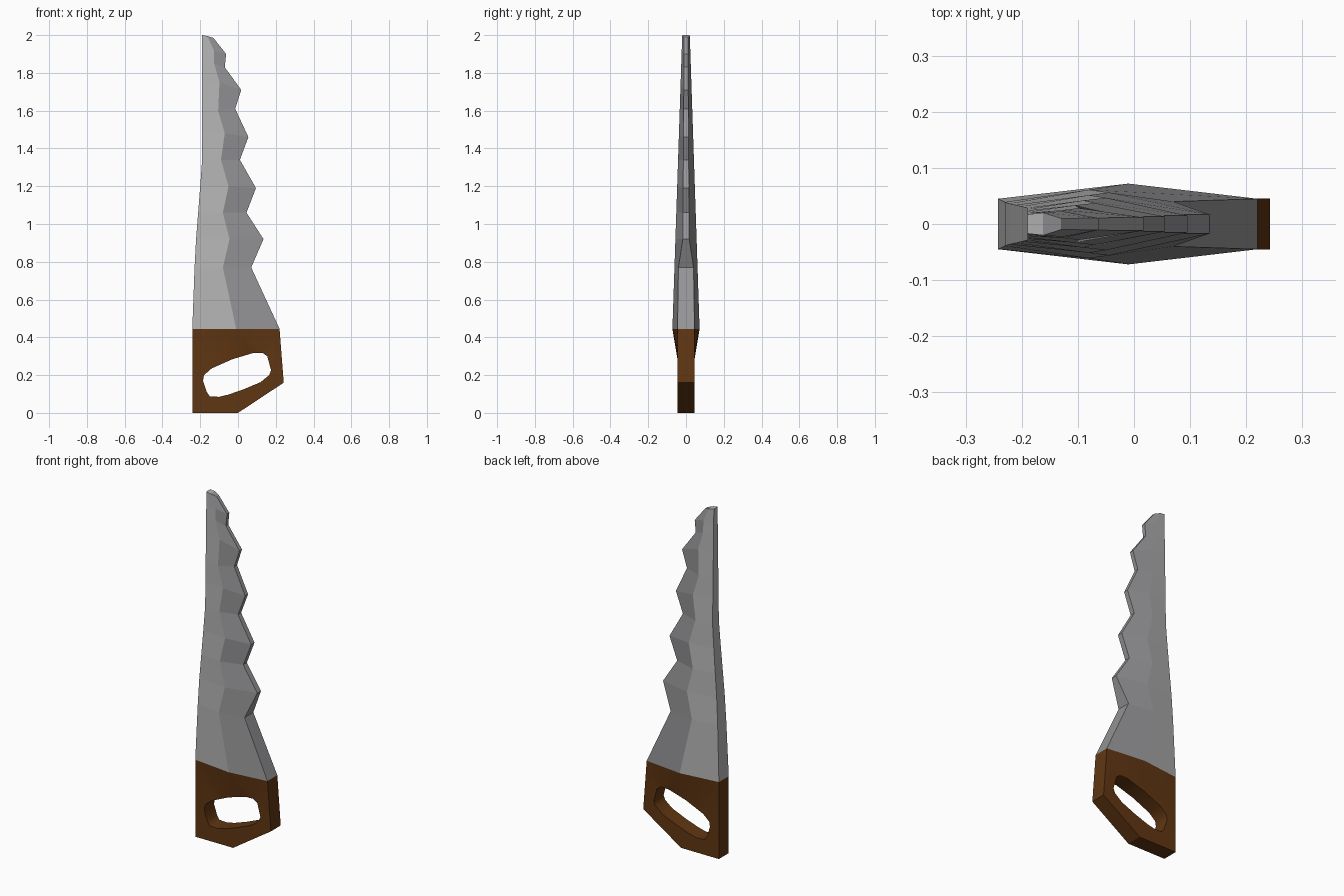
import bpy, bmesh
from mathutils import Vector

if "Cube" in bpy.data.objects:
    bpy.data.objects.remove(bpy.data.objects["Cube"])


def material(name, rgb):
    mat = bpy.data.materials.new(name)
    mat.diffuse_color = (*rgb, 1)
    mat.use_nodes = True
    mat.node_tree.nodes["Principled BSDF"].inputs["Base Color"].default_value = mat.diffuse_color
    return mat


def finish(name, bm, *mats):
    bmesh.ops.recalc_face_normals(bm, faces=bm.faces)
    mesh = bpy.data.meshes.new(name)
    bm.to_mesh(mesh)
    bm.free()
    for mat in mats:
        mesh.materials.append(mat)
    obj = bpy.data.objects.new(name, mesh)
    bpy.context.collection.objects.link(obj)
    return obj


BASE_Z = 0.445

# Blade stations along the teeth: (ridge x, ridge z, edge x, edge z)
stations = [
    (-0.01, BASE_Z, 0.22, BASE_Z), (-0.08, 0.77, 0.07, 0.77),
    (-0.045, 0.92, 0.135, 0.92), (-0.08, 1.06, 0.045, 1.06),
    (-0.05, 1.20, 0.095, 1.19), (-0.09, 1.34, 0.01, 1.34),
    (-0.07, 1.48, 0.055, 1.46), (-0.105, 1.60, -0.015, 1.61),
    (-0.098, 1.75, 0.017, 1.71), (-0.126, 1.85, -0.07, 1.83),
    (-0.128, 1.92, -0.063, 1.90), (-0.162, 1.995, -0.13, 1.985),
]
back_x = [-0.242, -0.23, -0.222, -0.211, -0.20, -0.19]

# Blade: six-sided sections; the toothed half is a darker grey than the spine half
bm = bmesh.new()
rings = []
for i, (rx, rz, ex, ez) in enumerate(stations):
    t = (rz - BASE_Z) / (2.0 - BASE_Z)
    bx = back_x[min(i, 5)]
    bz = 2.0 if i == len(stations) - 1 else rz
    by = 0.045 - 0.028 * t
    ry = 0.072 - 0.052 * t
    ey = (0.045, 0.040)[i] if i < 2 else 0.020 - 0.010 * t
    ring = [(bx, -by, bz), (rx, -ry, rz), (ex, -ey, ez),
            (ex, ey, ez), (rx, ry, rz), (bx, by, bz)]
    rings.append([bm.verts.new(p) for p in ring])
for a, b in zip(rings, rings[1:]):
    for j in range(6):
        k = (j + 1) % 6
        face = bm.faces.new((a[j], a[k], b[k], b[j]))
        face.material_index = 1 if j in (1, 2, 3) else 0
# Blade tip: one quad either side of the ridge
tip = rings[-1]
bm.faces.new([tip[j] for j in (0, 1, 4, 5)])
bm.faces.new([tip[j] for j in (1, 2, 3, 4)]).material_index = 1
finish("blade", bm, material("steel", (0.46, 0.46, 0.46)),
       material("dark_steel", (0.30, 0.30, 0.31)))

# Handle: outline with a slanted grip hole, extruded through the thickness
outline = [(-0.242, 0), (0, 0), (0.242, 0.16), (0.22, BASE_Z),
           (-0.01, BASE_Z), (-0.242, BASE_Z)]
grip = [(-0.185, 0.17), (-0.18, 0.20), (-0.14, 0.235), (-0.03, 0.284),
        (0.08, 0.317), (0.13, 0.318), (0.155, 0.30), (0.175, 0.225),
        (0.165, 0.20), (0.12, 0.163), (0.03, 0.125), (-0.05, 0.097),
        (-0.10, 0.085), (-0.15, 0.088), (-0.165, 0.11)]
bm = bmesh.new()
edges = []
for loop in (outline, grip):
    vs = [bm.verts.new((x, -0.045, z)) for x, z in loop]
    edges += [bm.edges.new((v, vs[(i + 1) % len(vs)])) for i, v in enumerate(vs)]
bmesh.ops.triangle_fill(bm, edges=edges, use_beauty=True, normal=Vector((0, -1, 0)))
ext = bmesh.ops.extrude_face_region(bm, geom=bm.faces[:], use_keep_orig=True)
for v in ext["geom"]:
    if isinstance(v, bmesh.types.BMVert):
        v.co.y = 0.045
# Bulge the middle of the top edge to meet the blade ridges
for v in bm.verts:
    if abs(v.co.x + 0.01) < 1e-4 and v.co.z > 0.44:
        v.co.y *= 0.072 / 0.045
# Open the top where the blade joins
bmesh.ops.delete(bm, geom=[f for f in bm.faces if all(v.co.z > 0.44 for v in f.verts)],
                 context="FACES")
# Smooth the inside of the grip and the broad sides, sharp everywhere else
grip_xz = {(round(x, 3), round(z, 3)) for x, z in grip}


def zone(face):
    if len(face.verts) == 3:
        return "front" if face.calc_center_median().y < 0 else "back"
    inside = all((round(v.co.x, 3), round(v.co.z, 3)) in grip_xz for v in face.verts)
    return "grip" if inside else face.index


bm.faces.index_update()
for f in bm.faces:
    f.smooth = True
for e in bm.edges:
    e.smooth = len({zone(f) for f in e.link_faces}) == 1
finish("handle", bm, material("brown_wood", (0.118, 0.037, 0.006)))
